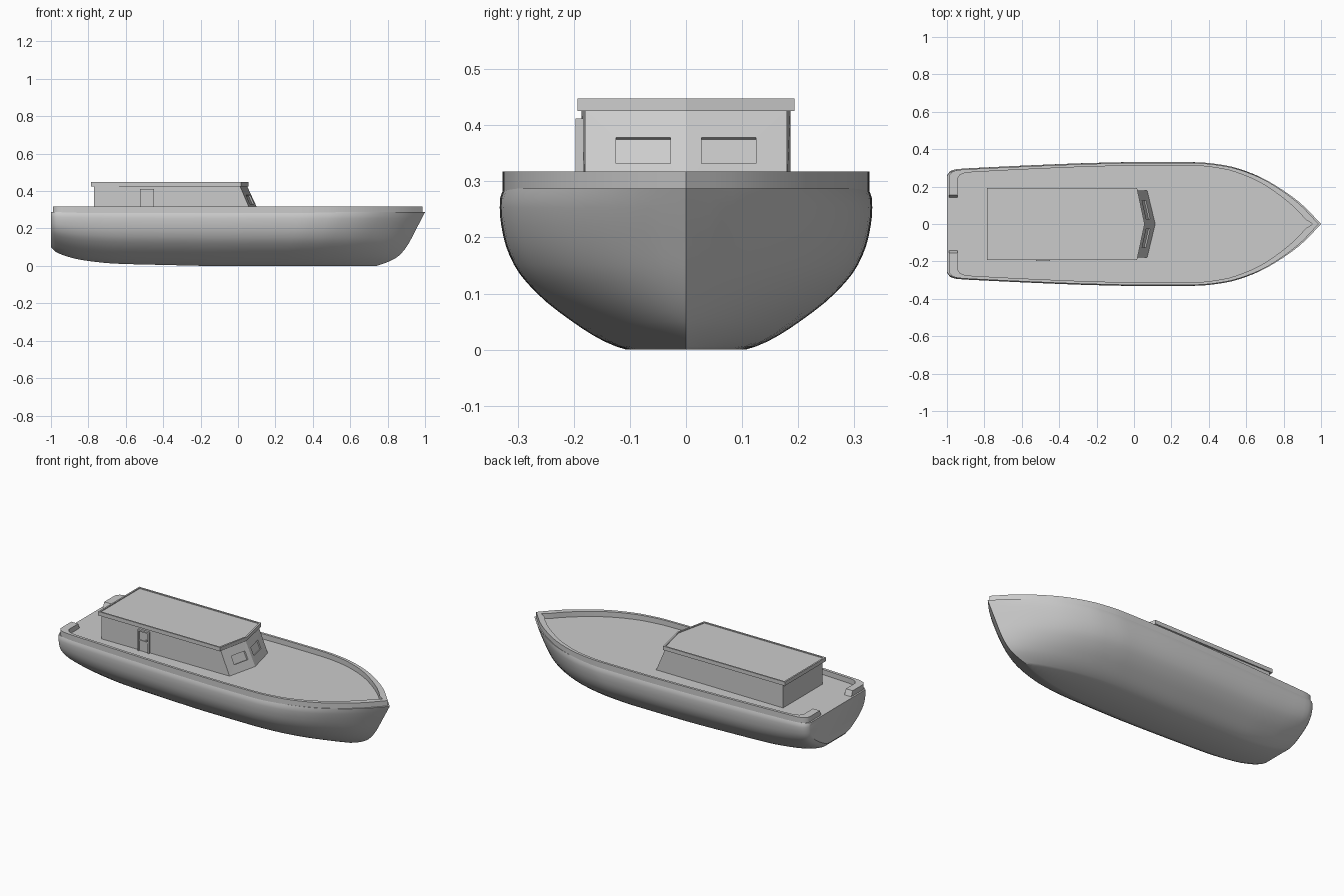
import bpy, bmesh
from mathutils import Vector

if "Cube" in bpy.data.objects:
    bpy.data.objects.remove(bpy.data.objects["Cube"])

DECK = 0.287


def interp(tab, x):
    """Smooth cubic interpolation through (x, value) pairs."""
    n = len(tab)
    x = min(max(x, tab[0][0]), tab[-1][0])
    i = next(i for i in range(n - 1) if x <= tab[i + 1][0])

    def sec(j):
        j = min(max(j, 0), n - 2)
        return (tab[j + 1][1] - tab[j][1]) / (tab[j + 1][0] - tab[j][0])

    def slope(j):
        a, b = sec(j - 1), sec(j)
        return 0 if a * b <= 0 else 2 * a * b / (a + b)
    (x0, a), (x1, b) = tab[i], tab[i + 1]
    h = x1 - x0
    u = (x - x0) / h
    return (a * (2*u**3 - 3*u**2 + 1) + b * (3*u**2 - 2*u**3)
            + h * slope(i) * (u**3 - 2*u**2 + u) + h * slope(i + 1) * (u**3 - u**2))


# plan half width, keel rise, section fullness and stem rake
WIDTH = [(-1, .26), (-.985, .281), (-.95, .293), (-.8, .302), (-.5, .316), (-.2, .327), (.1, .332),
         (.35, .33), (.5, .313), (.6, .285), (.7, .243), (.8, .182), (.9, .105), (1, 0)]
KEEL = [(-1, .1), (-.97, .075), (-.9, .05), (-.8, .03), (-.6, .012), (-.3, .005), (0, 0), (1, 0)]
SECTION = [(0, .32), (.035, .41), (.174, .61), (.35, .8), (.52, .92), (.7, .98), (.87, 1),
           (.96, .998), (1, .98)]
STEM = [(0, .74), (.07, .8), (.174, .855), (.35, .9), (.7, .955), (1, 1)]


def finish(name, bm, smooth=False):
    bmesh.ops.remove_doubles(bm, verts=bm.verts, dist=1e-5)
    bmesh.ops.recalc_face_normals(bm, faces=bm.faces)
    me = bpy.data.meshes.new(name)
    bm.to_mesh(me)
    bm.free()
    ob = bpy.data.objects.new(name, me)
    bpy.context.collection.objects.link(ob)
    if smooth:
        bpy.ops.object.select_all(action='DESELECT')
        ob.select_set(True)
        bpy.context.view_layer.objects.active = ob
        bpy.ops.object.shade_smooth_by_angle(angle=0.6)
    return ob


def loft(bm, rings, closed=False):
    """Skin equal-length rings with quads and return the vertex rows."""
    rows = [[bm.verts.new(p) for p in r] for r in rings]
    n = len(rows[0])
    for a, b in zip(rows, rows[1:]):
        for j in range(n if closed else n - 1):
            k = (j + 1) % n
            bm.faces.new((a[j], a[k], b[k], b[j]))
    return rows


def prism(name, base, top):
    bm = bmesh.new()
    rows = loft(bm, [base, top], True)
    bm.faces.new(rows[0])
    bm.faces.new(rows[1])
    return finish(name, bm)


def box(name, x0, x1, y0, y1, z0, z1):
    pts = [(x0, y0), (x1, y0), (x1, y1), (x0, y1)]
    return prism(name, [(x, y, z0) for x, y in pts], [(x, y, z1) for x, y in pts])


# hull with deck and transom
params = sorted({-1, -.995, -.985, -.97, -.95, -.92} | {-.88 + 1.88 * i / 48 for i in range(49)})
levels = [0, .02, .05, .09, .13, .174] + [.174 + .826 * i / 14 for i in range(1, 15)]
rings = []
for t in params:
    k = interp(KEEL, t)
    half = []
    for s in levels:
        x = -1 + (t + 1) / 2 * (interp(STEM, s) + 1)
        half.append(Vector((x, interp(WIDTH, t) * interp(SECTION, s), k + (DECK - k) * s)))
    rings.append([Vector((p.x, -p.y, p.z)) for p in reversed(half)] + half)
bm = bmesh.new()
rows = loft(bm, rings, True)
bm.faces.new(rows[0])
finish("hull", bm, True)

# bulwark, open at the stern between two slanted ends
side = []
ZT = .318
for t in params:
    u = (t + 1) / 2
    w = interp(WIDTH, t)
    xo, xi = -.99 + 1.977 * u, -.945 + 1.9 * u
    yo, yi = max(w * .985, 0), max(w - .019, 0) if t < 1 else 0
    side.append([(xo, yo, DECK - .01), (xo, yo, ZT), (xi, yi, ZT), (xi, yi, DECK - .01)])
xo, xi = -.99, -.945
side.insert(0, [(xo, .137, DECK - .01), (xo, .155, ZT), (xi, .155, ZT), (xi, .137, DECK - .01)])
mirror = [[(x, -y, z) for x, y, z in r] for r in reversed(side)]
bm = bmesh.new()
rows = loft(bm, side + mirror[1:], True)
bm.faces.new(rows[0])
bm.faces.new(rows[-1])
finish("bulwark", bm, True)

# cabin with raked, V-shaped windscreen and recessed windows
Z0, Z1 = DECK - .004, .428
bm = bmesh.new()


def face(*pts):
    bm.faces.new([bm.verts.new(p) for p in pts])


for s in (1, -1):
    a, b = Vector((.115, 0, Z0)), Vector((.072, s * .18, Z0))
    c, d = Vector((.01, s * .18, Z1)), Vector((.048, 0, Z1))

    def on_screen(y, z):
        u, v = y / .18, (z - Z0) / (Z1 - Z0)
        return a.lerp(b, u).lerp(d.lerp(c, u), v)
    outer = [a, b, c, d]
    inner = [on_screen(y, z) for y, z in ((.028, .332), (.125, .332), (.125, .378), (.028, .378))]
    deep = [p + Vector((-.008, 0, -.003)) for p in inner]
    for i in range(4):
        j = (i + 1) % 4
        face(outer[i], outer[j], inner[j], inner[i])
        face(inner[i], inner[j], deep[j], deep[i])
    face(*deep)
    back = [Vector((-.77, s * .186, z)) for z in (Z0, Z1)]
    face(b, c, back[1], back[0])
    face(back[0], back[1], (-.77, 0, Z1), (-.77, 0, Z0))
    face(a, b, back[0], (-.77, 0, Z0))
    face(d, c, back[1], (-.77, 0, Z1))
finish("cabin", bm)


# roof with a raised rim
def roof_outline(d, z):
    return [(-.786 + d, -.193 + d, z), (.016 - d, -.193 + d, z), (.057 - d, 0, z),
            (.016 - d, .193 - d, z), (-.786 + d, .193 - d, z)]


bm = bmesh.new()
rows = loft(bm, [roof_outline(0, .425), roof_outline(0, .448),
                 roof_outline(.009, .448), roof_outline(.009, .443)], True)
bm.faces.new(rows[0])
bm.faces.new(rows[-1])
finish("roof", bm)

# side door: frame, leaf, pane border and handle
box("door_leaf", -.52, -.455, -.19, -.18, DECK, .41)
for x in (-.525, -.458):
    box("door_jamb", x, x + .008, -.197, -.18, DECK, .404)
box("door_head", -.525, -.45, -.197, -.18, .404, .412)
box("door_rail", -.517, -.458, -.194, -.18, .345, .352)
box("door_handle", -.474, -.466, -.196, -.18, .355, .362)
